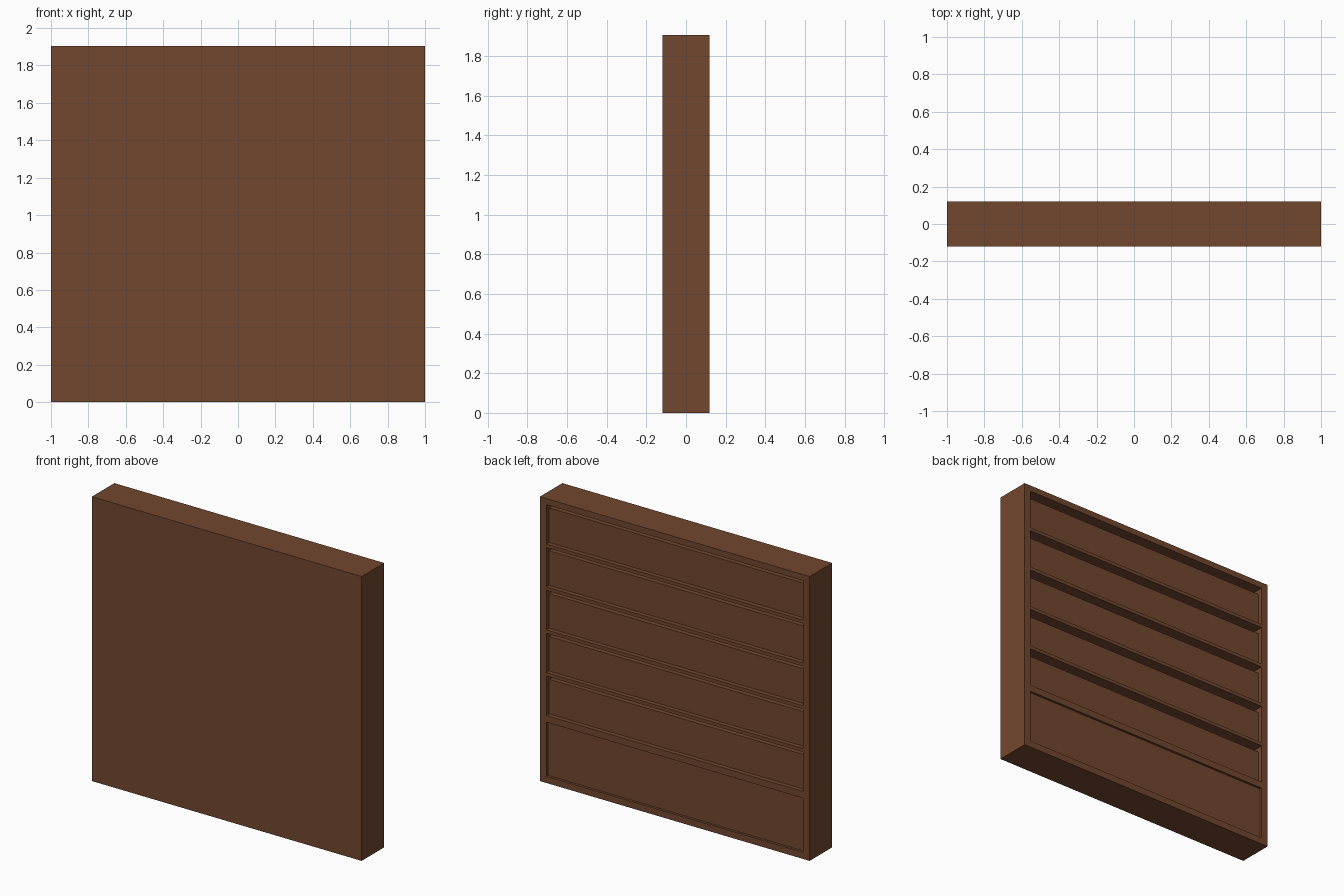
import bpy

if "Cube" in bpy.data.objects:
    bpy.data.objects.remove(bpy.data.objects["Cube"])

W, D, H = 1.0, 0.119, 1.905      # half width, half depth, height
SIDE, TOP = 0.048, 0.041         # frame board thicknesses
PITCH, SHELF = 0.287, 0.023      # shelf spacing and thickness
INNER = W - SIDE
BACK = -D + 0.02                 # inner face of the closed front board

wood = bpy.data.materials.new("brown wood")
wood.diffuse_color = (0.171, 0.063, 0.028, 1)
wood.use_nodes = True
wood.node_tree.nodes["Principled BSDF"].inputs["Base Color"].default_value = wood.diffuse_color


def box(name, x0, x1, y0, y1, z0, z1):
    v = [(x, y, z) for x in (x0, x1) for y in (y0, y1) for z in (z0, z1)]
    f = [(0, 1, 3, 2), (4, 6, 7, 5), (0, 4, 5, 1),
         (2, 3, 7, 6), (0, 2, 6, 4), (1, 5, 7, 3)]
    me = bpy.data.meshes.new(name)
    me.from_pydata(v, [], f)
    me.materials.append(wood)
    ob = bpy.data.objects.new(name, me)
    bpy.context.collection.objects.link(ob)
    return ob


# closed board on the front side and outer frame
box("flat_board", -W, W, -D, BACK, 0, H)
box("side_left", -W, -INNER, BACK, D, 0, H)
box("side_right", INNER, W, BACK, D, 0, H)
box("top_board", -INNER, INNER, BACK, D, H - TOP, H)
box("bottom_board", -INNER, INNER, BACK, D, 0, 0.045)

# five rows: recessed block with a gap above it, then a shelf
for i in range(5):
    top = H - TOP - i * PITCH
    low = top - PITCH + SHELF
    box(f"row_block_{i + 1}", -INNER, INNER, BACK, D - 0.03, low, top - 0.033)
    if i < 4:
        box(f"shelf_{i + 1}", -INNER, INNER, BACK, D, low - SHELF, low)

# wider rail and the shallow recessed lower panel
box("lower_rail", -INNER, INNER, BACK, D, 0.407, low)
box("lower_panel", -INNER, INNER, BACK, D - 0.016, 0.045, 0.407)
